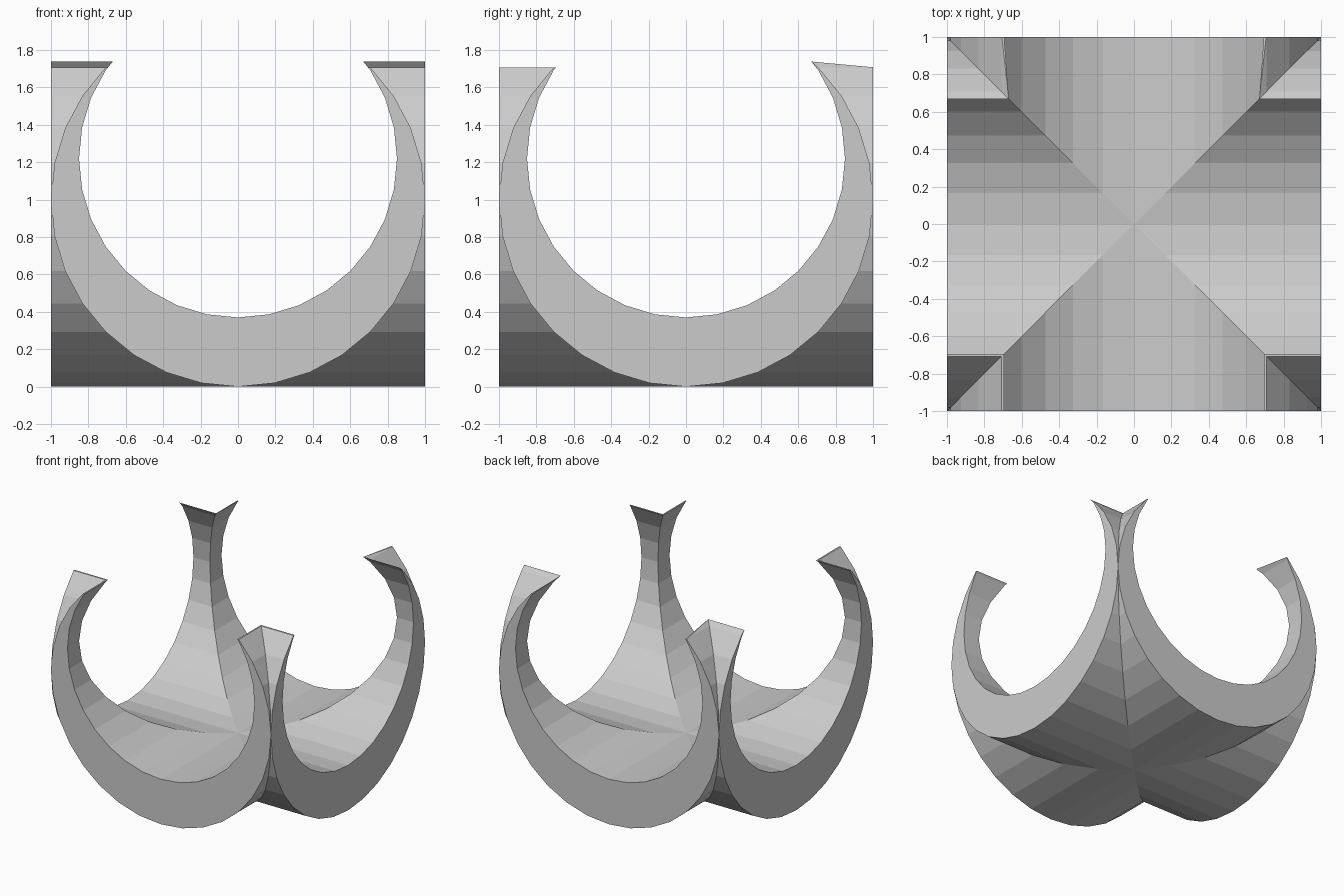
import bpy, bmesh, math

if "Cube" in bpy.data.objects:
    bpy.data.objects.remove(bpy.data.objects["Cube"])


def prism(name, profile, half, axis):
    """Extrude a closed 2D (u, z) profile along 'x' or 'y' from -half to half."""
    place = (lambda u, z, t: (u, t, z)) if axis == 'y' else (lambda u, z, t: (t, u, z))
    bm = bmesh.new()
    face = bm.faces.new([bm.verts.new(place(u, z, -half)) for u, z in profile])
    out = bmesh.ops.extrude_face_region(bm, geom=[face])
    verts = [g for g in out['geom'] if isinstance(g, bmesh.types.BMVert)]
    move = place(0, 0, 2 * half)
    bmesh.ops.translate(bm, verts=verts, vec=move)
    bmesh.ops.recalc_face_normals(bm, faces=bm.faces)
    mesh = bpy.data.meshes.new(name)
    bm.to_mesh(mesh)
    bm.free()
    ob = bpy.data.objects.new(name, mesh)
    bpy.context.collection.objects.link(ob)
    return ob


def circle(radius, cz, sides=32):
    return [(radius * math.sin(2 * math.pi * i / sides),
             cz - radius * math.cos(2 * math.pi * i / sides)) for i in range(sides)]


def boolean(ob, other, operation):
    mod = ob.modifiers.new(operation.title(), 'BOOLEAN')
    mod.object, mod.operation, mod.solver = other, operation, 'EXACT'
    bpy.context.view_layer.objects.active = ob
    bpy.ops.object.modifier_apply(modifier=mod.name)
    bpy.data.objects.remove(other, do_unlink=True)


# Two crossed solid barrels
bowl = prism("crossed_crescent_bowl", circle(1.0, 1.0), 1.0, 'y')
boolean(bowl, prism("cross_barrel", circle(1.0, 1.0), 1.0, 'x'), 'UNION')

# Raised smaller bores leave crescents that pinch off at the four tips
for axis in 'yx':
    boolean(bowl, prism("bore_cutter", circle(0.85, 1.22), 1.5, axis), 'DIFFERENCE')

# Trim the thin slivers at the tips
trim = [(-1.2, 1.707), (0, 1.707), (0.67, 1.738), (1.2, 1.689), (1.2, 2.5), (-1.2, 2.5)]
boolean(bowl, prism("tip_cutter", trim, 1.5, 'x'), 'DIFFERENCE')
